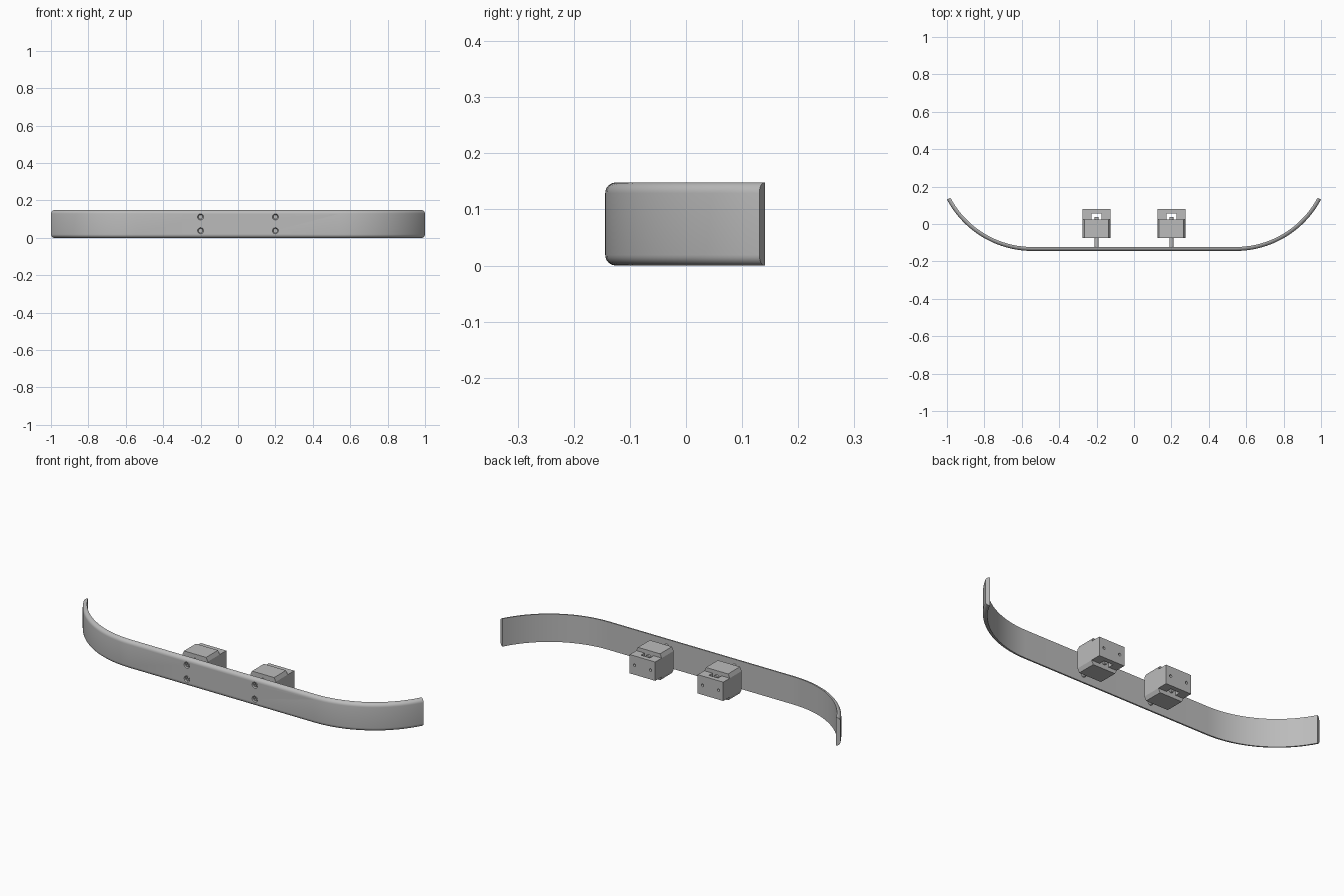
import bpy, bmesh, math
from mathutils import Matrix, Vector

cube = bpy.data.objects.get("Cube")
if cube:
    bpy.data.objects.remove(cube)

grey = bpy.data.materials.new("plain_grey")
grey.use_nodes = True
GREY = (0.5, 0.5, 0.5, 1)
grey.diffuse_color = GREY
grey.node_tree.nodes["Principled BSDF"].inputs["Base Color"].default_value = GREY

HEIGHT, FRONT, MID = 0.148, -0.144, 0.074
BOLT_X, BOLT_Z = 0.2, (0.038, 0.112)


def make(name, bm, smooth=False, helper=False):
    bmesh.ops.recalc_face_normals(bm, faces=bm.faces)
    mesh = bpy.data.meshes.new(name)
    bm.to_mesh(mesh)
    bm.free()
    obj = bpy.data.objects.new(name, mesh)
    bpy.context.collection.objects.link(obj)
    mesh.materials.append(grey)
    if helper:
        obj.hide_render = True
        obj.hide_viewport = True
    elif smooth:
        shade(obj)
    return obj


def shade(obj):
    bpy.ops.object.select_all(action='DESELECT')
    obj.select_set(True)
    bpy.context.view_layer.objects.active = obj
    bpy.ops.object.shade_smooth_by_angle(angle=math.radians(30))


def add_box(bm, lo, hi):
    lo, hi = Vector(lo), Vector(hi)
    mat = Matrix.Translation((lo + hi) / 2) @ Matrix.Diagonal((*(hi - lo), 1))
    bmesh.ops.create_cube(bm, size=1, matrix=mat)


def add_rod(bm, x, z, y0, y1, r0, r1=None, sides=24):
    # Rod or cone along y
    mat = Matrix.Translation((x, (y0 + y1) / 2, z)) @ Matrix.Rotation(-math.pi / 2, 4, 'X')
    bmesh.ops.create_cone(bm, cap_ends=True, segments=sides, radius1=r0,
                          radius2=r0 if r1 is None else r1, depth=y1 - y0, matrix=mat)


def cut(obj, cutter):
    mod = obj.modifiers.new("cut", 'BOOLEAN')
    mod.operation = 'DIFFERENCE'
    mod.solver = 'EXACT'
    mod.object = cutter


# Bumper strip: rounded section swept along a straight run with curved ends
THICK, FILLET, BEND, ARC_X = 0.021, 0.019, math.radians(62), 0.543
RADIUS = (1 - ARC_X) / math.sin(BEND)
section = [(THICK, 0)]
for i in range(7):
    a = math.pi / 2 * i / 6
    section.append((FILLET * (1 - math.sin(a)), FILLET * (1 - math.cos(a))))
section += [(d, HEIGHT - z) for d, z in reversed(section)]

half = [(ARC_X + RADIUS * math.sin(a), FRONT + RADIUS * (1 - math.cos(a)), a)
        for a in (BEND * i / 20 for i in range(21))]
path = [(-x, y, -a) for x, y, a in reversed(half)] + half

bm = bmesh.new()
rings = [[bm.verts.new((x - d * math.sin(a), y + d * math.cos(a), z)) for d, z in section]
         for x, y, a in path]
n = len(section)
for r0, r1 in zip(rings, rings[1:]):
    for i in range(n):
        j = (i + 1) % n
        bm.faces.new((r0[i], r0[j], r1[j], r1[i]))
bm.faces.new(rings[0])
bm.faces.new(rings[-1])
strip = make("bumper_strip", bm)

# Countersunk bolt holes in the strip
bm = bmesh.new()
for x in (-BOLT_X, BOLT_X):
    for z in BOLT_Z:
        add_rod(bm, x, z, FRONT - 0.004, FRONT + 0.012, 0.018, 0.011)
cut(strip, make("strip_hole_cutter", bm, helper=True))
shade(strip)

for side, x in (("right", -BOLT_X), ("left", BOLT_X)):
    # Mounting block: tall chamfered body with a lower ledge behind
    bm = bmesh.new()
    outline = [(0.075, 0.05), (0.065, 0.07)]
    outline += [(-u, v) for u, v in reversed(outline)]
    outline += [(-u, -v) for u, v in outline]
    ends = [[bm.verts.new((x + u, y, MID + v)) for u, v in outline] for y in (-0.075, 0.025)]
    for i in range(len(outline)):
        j = (i + 1) % len(outline)
        bm.faces.new((ends[0][i], ends[0][j], ends[1][j], ends[1][i]))
    bm.faces.new(ends[0])
    bm.faces.new(ends[1])
    make(side + "_block_body", bm)

    bm = bmesh.new()
    add_box(bm, (x - 0.075, 0.025, MID - 0.05), (x + 0.075, 0.08, MID + 0.05))
    ledge = make(side + "_block_ledge", bm)

    # Vertical slot and two holes in the back face
    bm = bmesh.new()
    add_box(bm, (x - 0.027, 0.02, -0.05), (x + 0.027, 0.055, 0.2))
    for dx in (-0.047, 0.047):
        add_rod(bm, x + dx, MID, 0.04, 0.1, 0.007)
    cut(ledge, make(side + "_ledge_cutter", bm, helper=True))

    # Bolts joining strip and block, with hex sockets in the heads
    bm = bmesh.new()
    sockets = bmesh.new()
    for z in BOLT_Z:
        add_rod(bm, x, z, FRONT + 0.004, 0.037, 0.0115)
        add_rod(sockets, x, z, FRONT - 0.01, FRONT + 0.014, 0.007, sides=6)
    bolts = make(side + "_bolts", bm)
    cut(bolts, make(side + "_socket_cutter", sockets, helper=True))
    shade(bolts)
